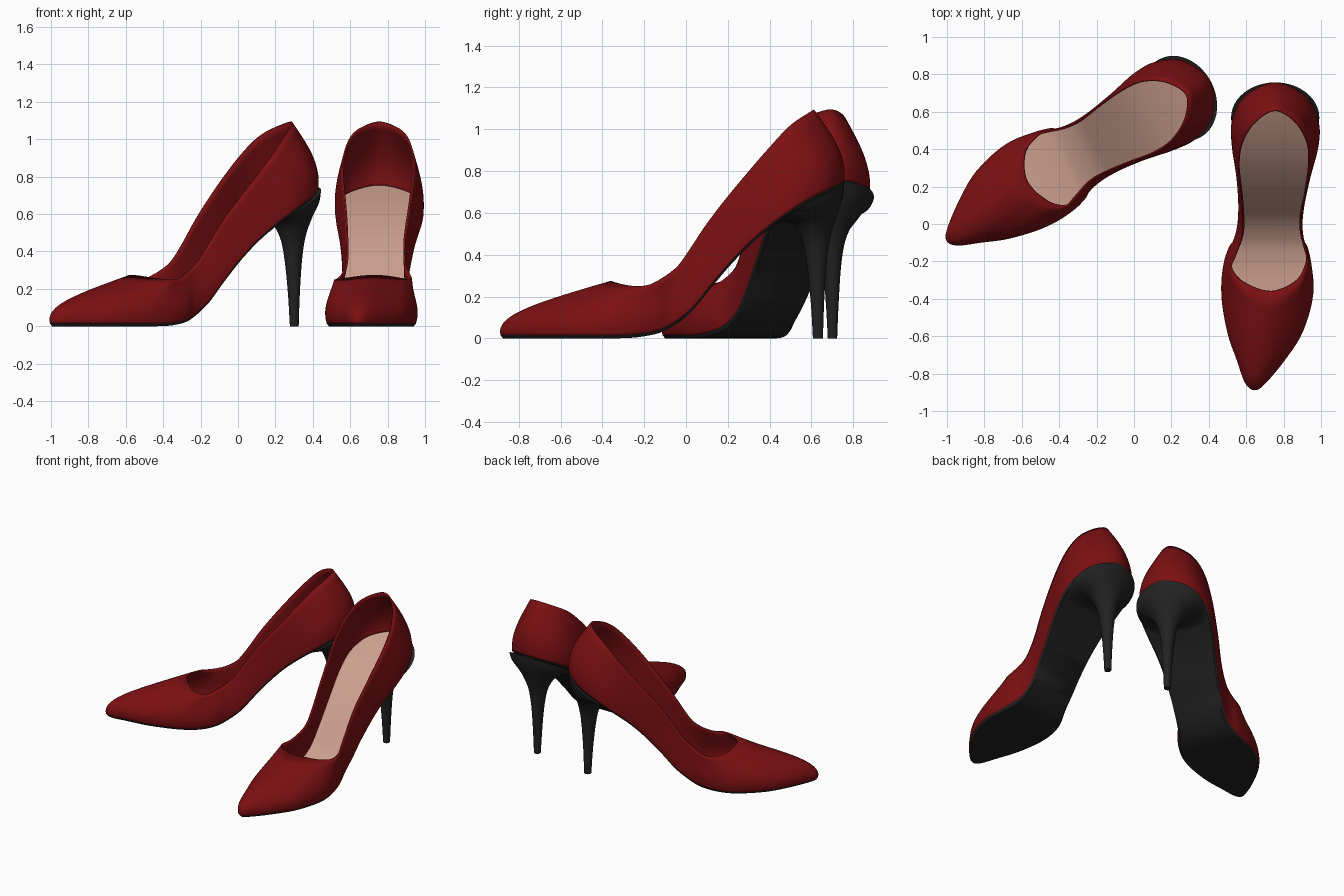
import bpy, math
from mathutils import Matrix, Vector

if "Cube" in bpy.data.objects:
    bpy.data.objects.remove(bpy.data.objects["Cube"])


def material(name, rgb):
    m = bpy.data.materials.new(name)
    m.diffuse_color = (*rgb, 1)
    m.use_nodes = True
    m.node_tree.nodes["Principled BSDF"].inputs["Base Color"].default_value = m.diffuse_color
    return m


RED = material("dark red leather", (0.2, 0.005, 0.006))
BLACK = material("black sole", (0.016, 0.016, 0.016))
TAN = material("tan lining", (0.60, 0.35, 0.27))


def height(table, y):
    """Smooth height at y through a table of (y, z) points."""
    y = min(max(y, table[0][0]), table[-1][0])
    n = len(table)

    def slope(i):
        a, b = table[max(i - 1, 0)], table[min(i + 1, n - 1)]
        return (b[1] - a[1]) / (b[0] - a[0])
    i = 0
    while i < n - 2 and y > table[i + 1][0]:
        i += 1
    (y0, z0), (y1, z1) = table[i], table[i + 1]
    d = y1 - y0
    t = (y - y0) / d
    return ((2*t**3 - 3*t*t + 1) * z0 + (t**3 - 2*t*t + t) * d * slope(i)
            + (3*t*t - 2*t**3) * z1 + (t**3 - t*t) * d * slope(i + 1))


def spline(rows, steps, closed):
    """Catmull-Rom through rows of numbers."""
    n = len(rows)
    get = (lambda i: rows[i % n]) if closed else (lambda i: rows[min(max(i, 0), n - 1)])
    out = []
    for i in range(n if closed else n - 1):
        for k in range(steps):
            t = k / steps
            out.append([0.5 * (2*b + (c - a)*t + (2*a - 5*b + 4*c - d)*t*t
                               + (3*b - a - 3*c + d)*t**3)
                        for a, b, c, d in zip(get(i-1), get(i), get(i+1), get(i+2))])
    if not closed:
        out.append(list(rows[-1]))
    return out


# side profiles: sole edge and top line
SOLE_Z = [(-.9, .015), (-.5, .015), (-.3, .016), (-.2, .025), (-.1, .052), (.017, .134),
          (.11, .245), (.23, .385), (.36, .51), (.544, .64), (.76, .755)]
TOP_Z = [(-.36, .275), (-.3, .258), (-.22, .25), (-.15, .267), (-.05, .335), (0, .4),
         (.1, .55), (.2, .68), (.3, .80), (.4, .915), (.5, 1.02), (.612, 1.095)]
# sole edge x, y and matching top line x, y, from the toe round the outer side
ROWS = [(.645, -.887, .735, -.36), (.70, -.85, .79, -.348), (.80, -.73, .84, -.325),
        (.895, -.58, .885, -.29), (.95, -.38, .915, -.24), (.935, -.20, .93, -.17),
        (.90, -.05, .90, -.06), (.905, .08, .895, .04), (.94, .25, .92, .17),
        (.985, .42, .94, .32), (.985, .55, .93, .44), (.92, .68, .865, .55),
        (.755, .757, .755, .612),
        (.59, .68, .645, .55), (.525, .55, .575, .44), (.525, .42, .555, .32),
        (.55, .25, .57, .17), (.56, .08, .58, .04), (.545, -.05, .575, -.06),
        (.49, -.20, .535, -.17), (.475, -.38, .515, -.23), (.505, -.58, .555, -.29),
        (.555, -.73, .61, -.325), (.598, -.85, .67, -.35)]

PTS = spline(ROWS, 6, True)
N = len(PTS)
EDGE = [Vector((p[0], p[1], height(SOLE_Z, p[1]))) for p in PTS]
TOP = [Vector((p[2], p[3], height(TOP_Z, p[3]))) for p in PTS]
OUT = []
for i in range(N):
    t = EDGE[(i + 1) % N] - EDGE[i - 1]
    OUT.append(Vector((t.y, -t.x, 0)).normalized())


def ring_faces(n, rings):
    return [(j*n + i, j*n + (i+1) % n, (j+1)*n + (i+1) % n, (j+1)*n + i)
            for j in range(rings - 1) for i in range(n)]


def strip_faces(start, up):
    """Fill a foot outline with strips running across the foot."""
    faces = []
    for i in range(N // 2):
        f = [i, i + 1, (N - i - 1) % N, (N - i) % N]
        f = list(dict.fromkeys(f))
        faces.append([start + v for v in (f if up else f[::-1])])
    return faces


def outline(inset, dz):
    res = []
    for e, o in zip(EDGE, OUT):
        p = e - o * inset
        res.append(Vector((p.x, p.y, height(SOLE_Z, p.y) + dz)))
    return res


# the second shoe is a mirror image, turned about its heel
SECOND = (Matrix.Translation((.30, .70, 0)) @ Matrix.Rotation(math.radians(-63), 4, 'Z')
          @ Matrix.Scale(-1, 4, (1, 0, 0)) @ Matrix.Translation((-.755, -.63, 0)))


def pair(name, verts, faces, mat, angle, thick=0):
    mesh = bpy.data.meshes.new(name)
    mesh.from_pydata([tuple(v) for v in verts], [], faces)
    mesh.materials.append(mat)
    mesh.shade_smooth()
    mesh.set_sharp_from_angle(angle=math.radians(angle))
    other = mesh.copy()
    other.transform(SECOND)
    other.flip_normals()
    for side, me in (("left", mesh), ("right", other)):
        ob = bpy.data.objects.new(side + "_" + name, me)
        bpy.context.collection.objects.link(ob)
        if thick:
            s = ob.modifiers.new("thickness", 'SOLIDIFY')
            s.thickness = thick
            s.offset = -1


# red upper: bulging wall from sole edge to top line
LEVELS = 14
verts = []
for j in range(LEVELS + 1):
    u = j / LEVELS
    u = u * u * (1.5 - 0.5 * u) * 0.5 + u * 0.5
    for p0, p3, o in zip(EDGE, TOP, OUT):
        h = p3.z - p0.z
        bulge = 0.025 if p0.y < -.1 else 0.008
        p1 = p0 + o * bulge + Vector((0, 0, .36 * h))
        d = p0 - p3
        p2 = p3 + Vector((.72 * d.x, .72 * d.y, .42 * d.z))
        verts.append(p0*(1-u)**3 + p1*3*u*(1-u)**2 + p2*3*u*u*(1-u) + p3*u**3)
pair("upper", verts, ring_faces(N, LEVELS + 1), RED, 60, 0.01)

# black sole
verts = outline(.012, -.015) + outline(0, 0)
pair("sole", verts, ring_faces(N, 2) + strip_faces(0, False) + strip_faces(N, True), BLACK, 40)

# tan insole
pair("insole", outline(.006, .006), strip_faces(0, True), TAN, 60)

# stiletto heel: front y, back y, half width, front z, back z, from the tip up
RINGS = [(.607, .655, .022, 0, 0), (.596, .661, .031, .18, .18), (.577, .673, .045, .36, .36),
         (.553, .690, .070, .475, .48), (.505, .717, .125, .555, .575),
         (.43, .748, .205, .55, .67), (.38, .757, .236, .522, .746)]
SIDES = 48
rings = spline(RINGS, 5, False)
verts = []
for yf, yb, w, zf, zb in rings:
    for i in range(SIDES):
        a = 2 * math.pi * i / SIDES
        k = (1 - math.cos(a)) / 2
        verts.append((.755 + w * math.sin(a), yf + (yb - yf) * k, zf + (zb - zf) * k))
faces = ring_faces(SIDES, len(rings))
faces.append(list(range(SIDES))[::-1])
faces.append(list(range(SIDES * (len(rings) - 1), SIDES * len(rings))))
pair("heel", verts, faces, BLACK, 50)
